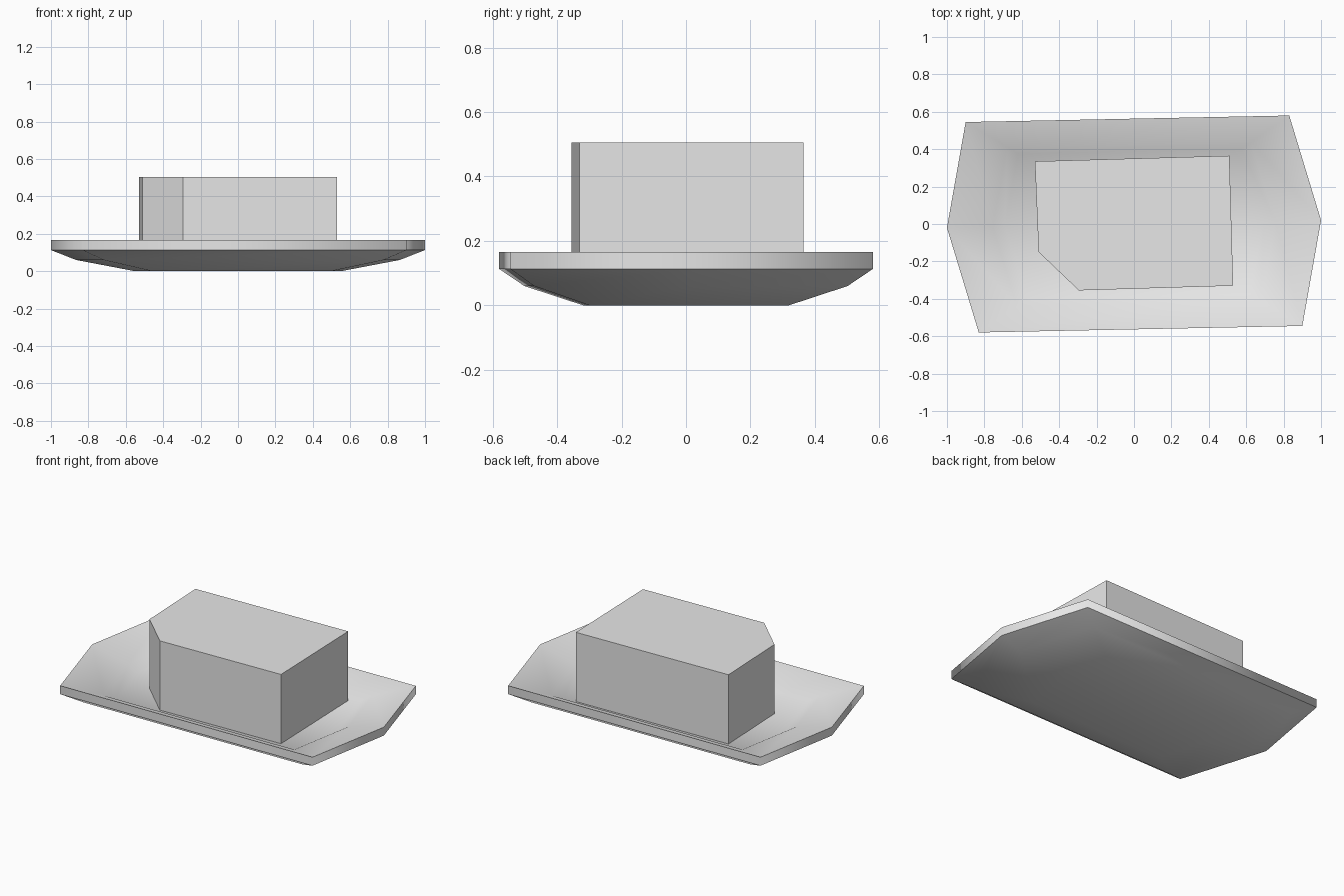
import bpy
import bmesh
from mathutils import Vector

cube = bpy.data.objects.get("Cube")
if cube:
    bpy.data.objects.remove(cube, do_unlink=True)

# Single plain grey
grey = bpy.data.materials.new("plain grey")
grey.use_nodes = True
grey.diffuse_color = (0.8, 0.8, 0.8, 1)
grey.node_tree.nodes["Principled BSDF"].inputs["Base Color"].default_value = grey.diffuse_color


def loft(name, outline, rings, smooth=False, sharp_rings=()):
    """Skin scaled copies of an outline, given as (scale, height), and cap both ends."""
    bm = bmesh.new()
    loops = [[bm.verts.new((x * s, y * s, z)) for x, y in outline] for s, z in rings]
    n = len(outline)
    for low, high in zip(loops, loops[1:]):
        for i in range(n):
            j = (i + 1) % n
            bm.faces.new((low[i], low[j], high[j], high[i]))
    bm.faces.new(loops[0][::-1])
    bm.faces.new(loops[-1])
    bmesh.ops.recalc_face_normals(bm, faces=bm.faces)
    for face in bm.faces:
        face.smooth = smooth
    # Crisp creases along the chosen rings
    for r in sharp_rings:
        for i in range(n):
            bm.edges.get((loops[r][i], loops[r][(i + 1) % n])).smooth = False
    mesh = bpy.data.meshes.new(name)
    bm.to_mesh(mesh)
    bm.free()
    mesh.materials.append(grey)
    obj = bpy.data.objects.new(name, mesh)
    bpy.context.collection.objects.link(obj)
    return obj


# Six-sided dish: half the outline, repeated by a half turn
half = [Vector((1, 0.02)), Vector((0.83, 0.58)), Vector((-0.9, 0.545))]
dish_outline = half + [-p for p in half]
dish_profile = [(0.55, 0), (0.865, 0.06), (1, 0.113), (1, 0.166),
                (0.755, 0.104), (0.69, 0.07)]
loft("dish", dish_outline, dish_profile, smooth=True, sharp_rings=(2, 3))

# Block with one cut corner, resting on the dish floor
block_outline = [(0.53, -0.33), (0.51, 0.365), (-0.53, 0.335),
                 (-0.51, -0.15), (-0.295, -0.355)]
loft("block", block_outline, [(1, 0.06), (1, 0.505)])
